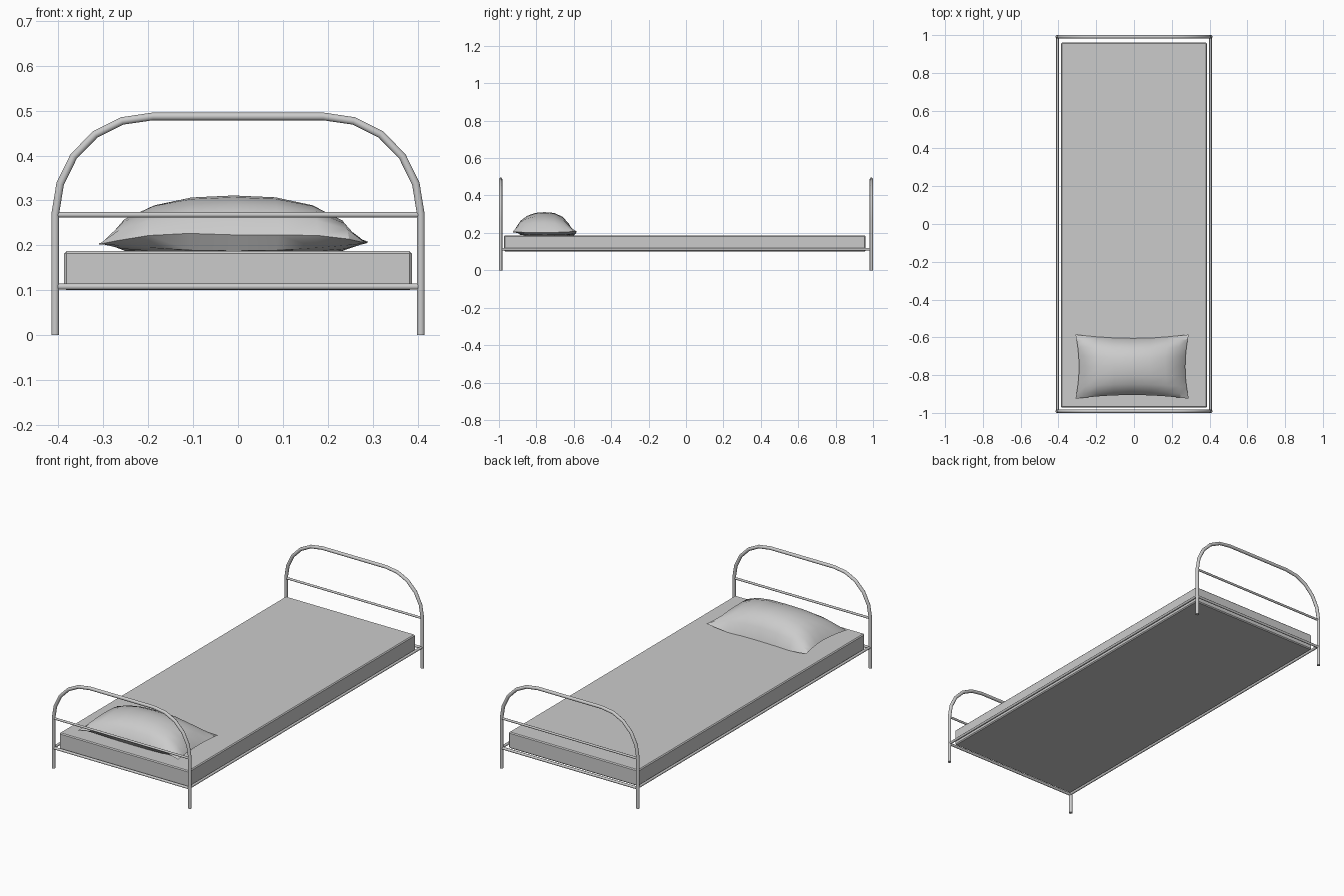
import bpy, bmesh, math
from mathutils import Vector

cube = bpy.data.objects.get("Cube")
if cube:
    bpy.data.objects.remove(cube, do_unlink=True)

grey = bpy.data.materials.new("plain grey")
grey.use_nodes = True
grey.diffuse_color = (0.6, 0.6, 0.6, 1)
grey.node_tree.nodes["Principled BSDF"].inputs["Base Color"].default_value = (0.6, 0.6, 0.6, 1)


def finish(name, bm, angle=40):
    bmesh.ops.recalc_face_normals(bm, faces=bm.faces)
    mesh = bpy.data.meshes.new(name)
    bm.to_mesh(mesh)
    bm.free()
    mesh.materials.append(grey)
    obj = bpy.data.objects.new(name, mesh)
    bpy.context.collection.objects.link(obj)
    bpy.ops.object.select_all(action='DESELECT')
    obj.select_set(True)
    bpy.context.view_layer.objects.active = obj
    bpy.ops.object.shade_smooth_by_angle(angle=math.radians(angle))
    return obj


def tube(name, points, radius, sides=10):
    """Sweep a capped round section along a planar path with mitred bends."""
    pts = [Vector(p) for p in points]
    bm = bmesh.new()
    across = (pts[1] - pts[0]).orthogonal().normalized()
    if len(pts) > 2:
        across = Vector((0, 1, 0))
    rings = []
    for i, p in enumerate(pts):
        before = (p - pts[max(i - 1, 0)]).normalized()
        after = (pts[min(i + 1, len(pts) - 1)] - p).normalized()
        along = (before + after).normalized()
        side = along.cross(across)
        rings.append([bm.verts.new(p + radius * (math.cos(a) * across + math.sin(a) * side))
                      for a in (math.tau * k / sides for k in range(sides))])
    for a, b in zip(rings, rings[1:]):
        for k in range(sides):
            n = (k + 1) % sides
            bm.faces.new((a[k], a[n], b[n], b[k]))
    bm.faces.new(rings[0])
    bm.faces.new(rings[-1])
    return finish(name, bm)


# Bent tube end frames with two cross rails each
half = [(0.407, 0), (0.407, 0.27), (0.396, 0.337), (0.366, 0.398),
        (0.318, 0.447), (0.258, 0.477), (0.19, 0.487)]
outline = half + [(-x, z) for x, z in reversed(half)]
for end, y in (("front", -0.991), ("back", 0.991)):
    tube(end + "_arch", [(x, y, z) for x, z in outline], 0.009)
    tube(end + "_upper_rail", [(-0.405, y, 0.268), (0.405, y, 0.268)], 0.006)
    tube(end + "_lower_rail", [(-0.405, y, 0.108), (0.405, y, 0.108)], 0.007)

# Long side rails
for side, x in (("left", 0.405), ("right", -0.405)):
    tube(side + "_side_rail", [(x, -0.99, 0.112), (x, 0.99, 0.112)], 0.007)

# Mattress with slightly softened edges
bm = bmesh.new()
bmesh.ops.create_cube(bm, size=1)
for v in bm.verts:
    v.co = Vector((v.co.x * 0.774, v.co.y * 1.932 - 0.006, v.co.z * 0.087 + 0.1435))
bmesh.ops.bevel(bm, geom=bm.edges[:], offset=0.005, segments=1, affect='EDGES')
finish("mattress", bm, 30)

# Pillow: two domed sheets meeting at a pinched seam
NU, NV = 8, 8
bm = bmesh.new()


def pillow_point(i, j, top):
    u, v = 2 * i / NU - 1, 2 * j / NV - 1
    u, v = math.sin(u * 1.3) / math.sin(1.3), math.sin(v * 1.3) / math.sin(1.3)
    x = -0.01 + u * (0.281 + 0.019 * v * v)
    y = -0.755 + v * (0.15 + 0.02 * u * u)
    seam = 0.205 - 0.022 * v * (1 - u * u) + 0.004 * math.sin(5 * u + 2 * v)
    dome = ((1 - abs(u) ** 2.5) * (1 - abs(v) ** 2.5)) ** 0.62
    z = seam + (0.311 - seam) * dome if top else seam + (0.187 - seam) * min(1, dome * 2)
    return x, y, z


sheets = []
for top in (True, False):
    grid = {(i, j): bm.verts.new(pillow_point(i, j, top))
            for i in range(NU + 1) for j in range(NV + 1)}
    for i in range(NU):
        for j in range(NV):
            bm.faces.new((grid[i, j], grid[i + 1, j], grid[i + 1, j + 1], grid[i, j + 1]))
bmesh.ops.remove_doubles(bm, verts=bm.verts, dist=0.0005)
finish("pillow", bm, 35)
